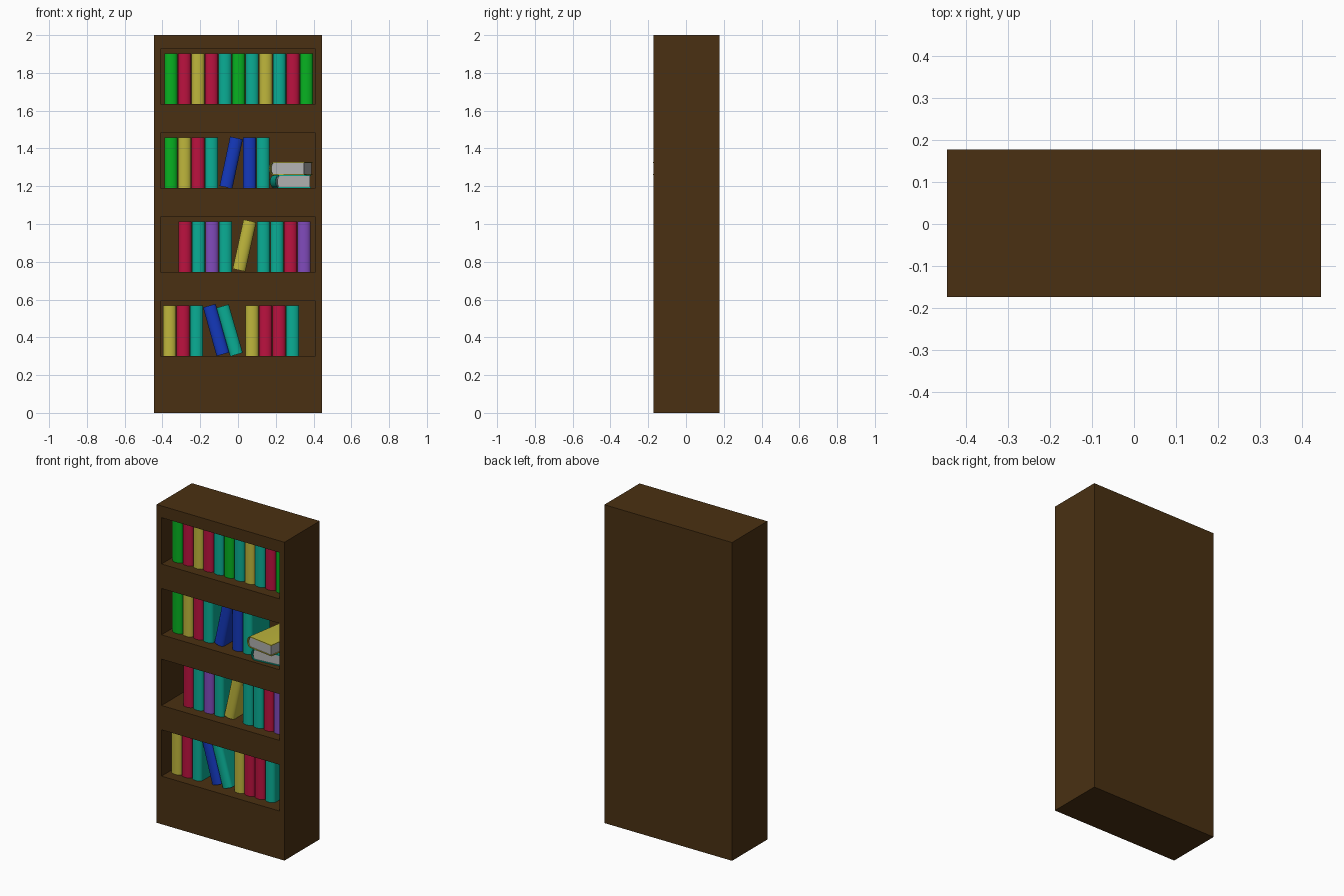
import bpy, bmesh, math
from mathutils import Matrix, Vector

if "Cube" in bpy.data.objects:
    bpy.data.objects.remove(bpy.data.objects["Cube"])

T, D, H = 0.069, 0.19, 0.267          # book thickness, depth, height
FLOORS = [0.302, 0.746, 1.19, 1.635]  # floor of each shelf opening
BOOK_Y = -0.015


def material(name, rgb):
    m = bpy.data.materials.new(name)
    m.diffuse_color = (*rgb, 1)
    m.use_nodes = True
    m.node_tree.nodes["Principled BSDF"].inputs["Base Color"].default_value = m.diffuse_color
    return m


WOOD = material("wood", (0.068, 0.030, 0.006))
PAPER = material("paper", (0.45, 0.45, 0.45))
COVERS = {k: material(n + "_cover", c) for k, n, c in [
    ("G", "green", (0.002, 0.45, 0.015)), ("R", "red", (0.50, 0.006, 0.05)),
    ("Y", "yellow", (0.52, 0.47, 0.045)), ("T", "teal", (0.003, 0.42, 0.30)),
    ("B", "blue", (0.007, 0.04, 0.50)), ("P", "purple", (0.22, 0.07, 0.50))]}


def add_box(bm, lo, hi):
    lo, hi = Vector(lo), Vector(hi)
    mat = Matrix.Translation((lo + hi) / 2) @ Matrix.Diagonal((*(hi - lo), 1))
    bmesh.ops.create_cube(bm, size=1, matrix=mat)


def mesh_object(name, bm, mat):
    me = bpy.data.meshes.new(name)
    bm.to_mesh(me)
    bm.free()
    me.materials.append(mat)
    ob = bpy.data.objects.new(name, me)
    bpy.context.collection.objects.link(ob)
    return ob


# Cabinet: solid block with four recesses cut from the front
bm = bmesh.new()
add_box(bm, (-0.444, -0.173, 0), (0.444, 0.177, 2))
cabinet = mesh_object("bookcase_cabinet", bm, WOOD)
bm = bmesh.new()
for z in FLOORS:
    add_box(bm, (-0.41, -0.3, z), (0.41, 0.142, z + 0.291))
cutter = mesh_object("shelf_cutter", bm, WOOD)
cutter.hide_render = True
cutter.hide_set(True)
cut = cabinet.modifiers.new("shelf_openings", 'BOOLEAN')
cut.operation, cut.object, cut.solver = 'DIFFERENCE', cutter, 'EXACT'


def u_profile(half, back, bulge):
    """Plan outline: straight sides with a rounded spine towards -y."""
    y0 = -D / 2 + 0.022
    arc = [(-half * math.cos(a), y0 - bulge * math.sin(a))
           for a in (math.pi * i / 10 for i in range(11))]
    return [(-half, back)] + arc + [(half, back)]


def extrude(bm, outline, h, slot):
    vs = [bm.verts.new((x, y, -h / 2)) for x, y in outline]
    face = bm.faces.new(vs)
    ext = bmesh.ops.extrude_face_region(bm, geom=[face])["geom"]
    bmesh.ops.translate(bm, vec=(0, 0, h),
                        verts=[g for g in ext if isinstance(g, bmesh.types.BMVert)])
    for f in {f for v in vs for f in v.link_faces} | {
            g for g in ext if isinstance(g, bmesh.types.BMFace)}:
        f.material_index = slot


# Book: wrap-around cover and a slightly shorter page block
def book_mesh(key):
    bm = bmesh.new()
    outer = u_profile(T / 2, D / 2, 0.022)
    inner = u_profile(T / 2 - 0.005, D / 2, 0.017)
    extrude(bm, outer + inner[::-1], H, 0)
    extrude(bm, u_profile(T / 2 - 0.0055, D / 2 - 0.004, 0.010), H - 0.008, 1)
    bmesh.ops.recalc_face_normals(bm, faces=bm.faces)
    me = bpy.data.meshes.new("book")
    bm.to_mesh(me)
    bm.free()
    me.materials.append(COVERS[key])
    me.materials.append(PAPER)
    me.shade_smooth()
    me.set_sharp_from_angle(angle=math.radians(35))
    return me


BOOKS = {k: book_mesh(k) for k in COVERS}


def place(key, matrix, name="standing_book"):
    ob = bpy.data.objects.new(name, BOOKS[key])
    bpy.context.collection.objects.link(ob)
    ob.matrix_world = matrix


# Upright runs: shelf index, first centre x, colours
PITCH = 0.0717
for shelf, x0, keys in [(3, -0.355, "GRYRTGTYTRG"),
                        (2, -0.355, "GYRT"), (2, 0.061, "BT"),
                        (1, -0.281, "RTPT"), (1, 0.135, "TTRP"),
                        (0, -0.362, "YRT"), (0, 0.074, "YRRT")]:
    for i, k in enumerate(keys):
        place(k, Matrix.Translation((x0 + i * PITCH, BOOK_Y, FLOORS[shelf] + H / 2)))

# Leaning books: colour, centre x, centre z, tilt
for k, x, z, tilt in [("B", -0.036, 1.325, 12), ("Y", 0.034, 0.886, 12.5),
                      ("B", -0.116, 0.439, -15.5), ("T", -0.045, 0.437, -16)]:
    place(k, Matrix.Translation((x, BOOK_Y, z))
          @ Matrix.Rotation(math.radians(tilt), 4, 'Y'), "leaning_book")

# Two books lying flat, spines to the left, slightly turned
LIE = Matrix(((0, 1, 0, 0), (0, 0, 1, 0), (1, 0, 0, 0), (0, 0, 0, 1)))
for k, loc, turn in [("T", (0.278, -0.010, 1.19 + T / 2), 6),
                     ("Y", (0.279, -0.027, 1.19 + T * 1.5), -9)]:
    place(k, Matrix.Translation(loc)
          @ Matrix.Rotation(math.radians(turn), 4, 'Z') @ LIE, "lying_book")
